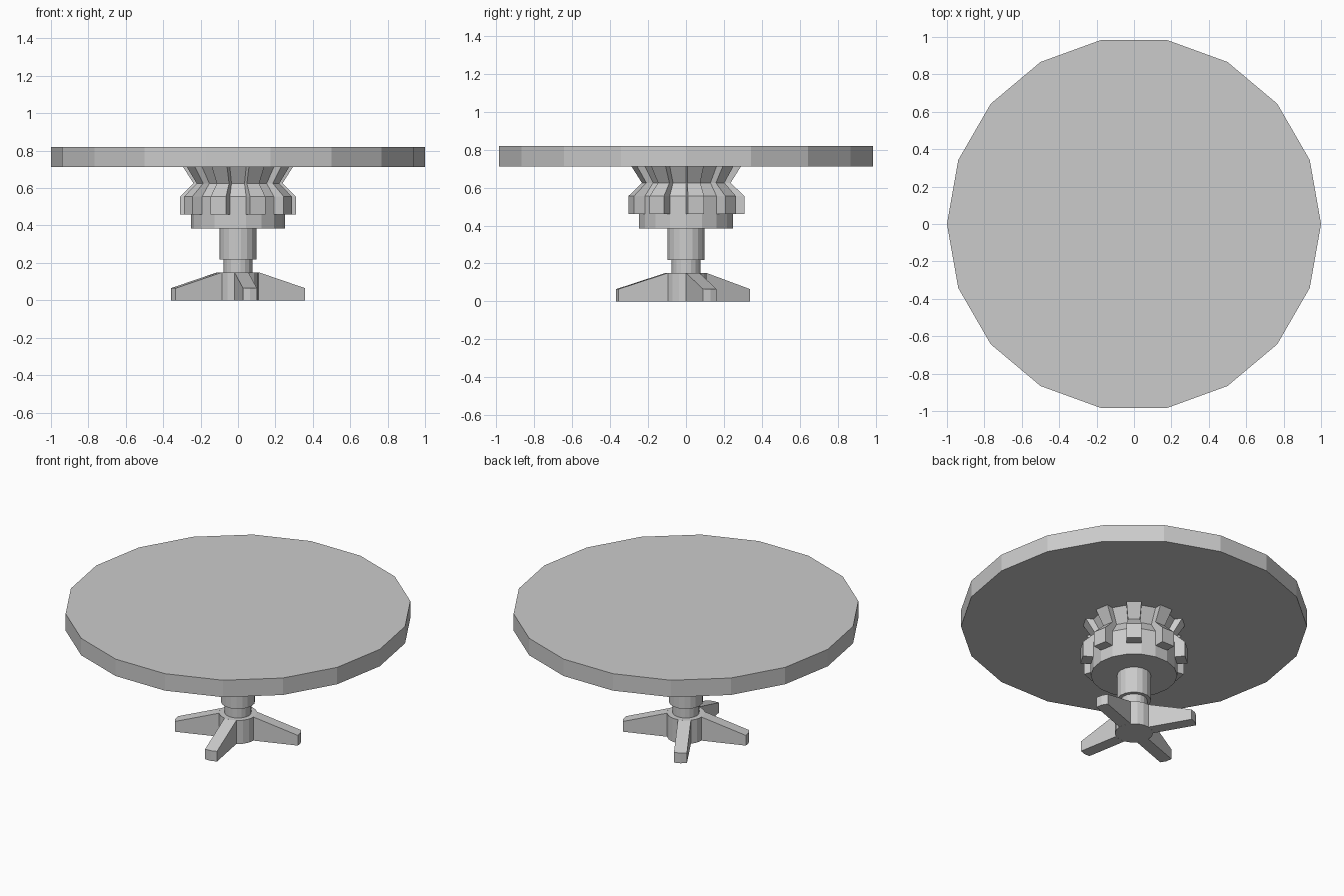
import bpy
from math import sin, cos, radians

if "Cube" in bpy.data.objects:
    bpy.data.objects.remove(bpy.data.objects["Cube"])

SIDES = 18
STEP = 360 / SIDES


def make(name, verts, faces):
    mesh = bpy.data.meshes.new(name)
    mesh.from_pydata(verts, [], faces)
    mesh.update()
    obj = bpy.data.objects.new(name, mesh)
    bpy.context.collection.objects.link(obj)
    return obj


def loft(name, rings):
    """Capped solid through equal-length rings, counter-clockwise, bottom to top."""
    n = len(rings[0])
    verts = [p for ring in rings for p in ring]
    faces = [tuple(range(n))[::-1], tuple(range(len(verts) - n, len(verts)))]
    for k in range(len(rings) - 1):
        for i in range(n):
            j = (i + 1) % n
            faces.append((k * n + i, k * n + j, (k + 1) * n + j, (k + 1) * n + i))
    return make(name, verts, faces)


def lathe(name, profile):
    """Faceted turned part from (radius, z) pairs."""
    return loft(name, [[(r * cos(radians(i * STEP)), r * sin(radians(i * STEP)), z)
                        for i in range(SIDES)] for r, z in profile])


def turned(points, angle):
    c, s = cos(radians(angle)), sin(radians(angle))
    return [(x * c - y * s, x * s + y * c, z) for x, y, z in points]


# Round top
lathe("table_top", [(1, 0.712), (1, 0.82)])

# Flared drum under the top, and stepped column
lathe("drum", [(0.25, 0.385), (0.25, 0.555), (0.20, 0.625), (0.25, 0.712)])
lathe("column", [(0.098, 0.218), (0.098, 0.385)])
lathe("column_neck", [(0.077, 0.15), (0.077, 0.218)])
lathe("hub", [(0.11, 0), (0.11, 0.15)])

# Nine ribs, one on every second face of the drum: (core radius, outer distance, z)
rib_profile = [(0.25, 0.307, 0.46), (0.25, 0.307, 0.555),
               (0.20, 0.235, 0.625), (0.25, 0.29, 0.712)]
for k in range(9):
    rings = []
    for r, out, z in rib_profile:
        w, inner = r * sin(radians(10)), r * cos(radians(10)) - 0.005
        rings.append(turned([(inner, -w, z), (out, -w, z), (out, w, z), (inner, w, z)],
                            10 + 40 * k))
    loft(f"rib_{k + 1}", rings)

# Four sloping feet, each two hub facets wide
w = 0.11 * sin(radians(STEP))
root, tip = 0.11 * cos(radians(STEP)), 0.368
for k, angle in enumerate((-160, -80, 20, 120)):
    def outline(z_root, z_tip):
        return turned([(root, -w, z_root), (tip, -w, z_tip), (tip + 0.007, 0, z_tip),
                       (tip, w, z_tip), (root, w, z_root), (root + 0.007, 0, z_root)], angle)
    foot = loft(f"foot_{k + 1}", [outline(0, 0), outline(0.15, 0.065)])
